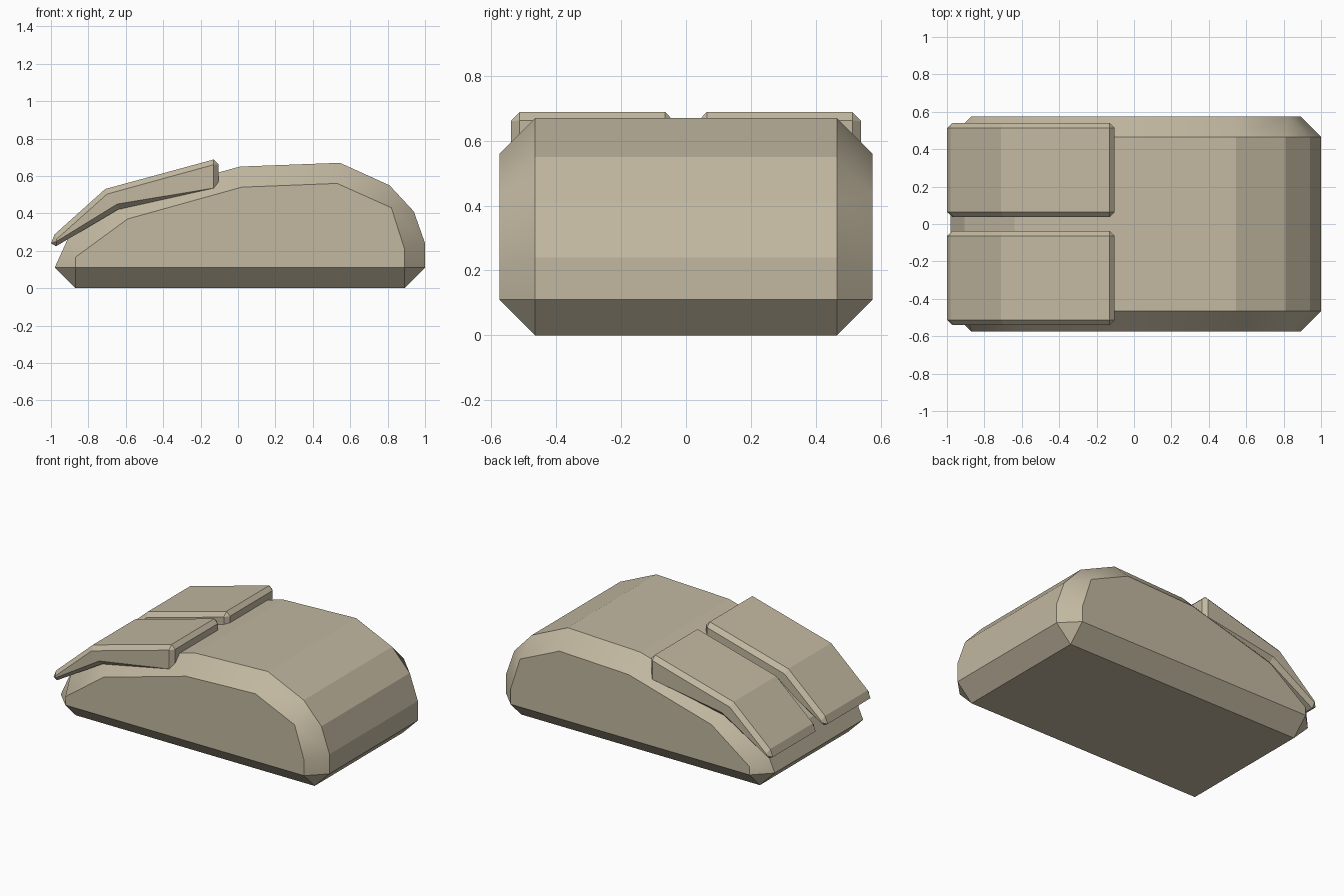
import bpy
import bmesh

old = bpy.data.objects.get("Cube")
if old:
    bpy.data.objects.remove(old, do_unlink=True)

# One beige plastic for every part
beige = bpy.data.materials.new("beige_plastic")
beige.use_nodes = True
colour = (0.54, 0.48, 0.355, 1.0)
beige.diffuse_color = colour
beige.node_tree.nodes["Principled BSDF"].inputs["Base Color"].default_value = colour


def chamfered_slab(name, outer, inner, y0, y1, chamfer, soft=0):
    """Extrude the outer x-z profile along y and chamfer it to the inner profile
    at both ends. The first `soft` chamfer faces are shaded smooth."""
    bm = bmesh.new()
    sections = [(inner, y0), (outer, y0 + chamfer), (outer, y1 - chamfer), (inner, y1)]
    rings = [[bm.verts.new((x, y, z)) for x, z in prof] for prof, y in sections]
    n = len(outer)
    for r in range(3):
        a, b = rings[r], rings[r + 1]
        for i in range(n):
            j = (i + 1) % n
            face = bm.faces.new((a[i], a[j], b[j], b[i]))
            face.smooth = r != 1 and i < soft
    bm.faces.new(rings[0])
    bm.faces.new(rings[3])
    bmesh.ops.remove_doubles(bm, verts=bm.verts[:], dist=0.0005)
    bmesh.ops.recalc_face_normals(bm, faces=bm.faces[:])
    mesh = bpy.data.meshes.new(name)
    bm.to_mesh(mesh)
    bm.free()
    mesh.materials.append(beige)
    obj = bpy.data.objects.new(name, mesh)
    bpy.context.collection.objects.link(obj)
    return obj


# Humped body with chamfered sides and base (repeated points close up corners)
body_outer = [(-.98, .11), (-.905, .275), (-.64, .47), (.01, .65), (.545, .67),
              (.81, .55), (.94, .41), (1, .24), (1, .11), (.89, 0), (-.87, 0)]
body_inner = [(-.87, .11), (-.87, .165), (-.59, .37), (.02, .54), (.53, .56),
              (.82, .43), (.82, .43), (.89, .21), (.89, .11), (.89, .11), (-.87, .11)]
chamfered_slab("body", body_outer, body_inner, -.575, .575, .11, soft=8)

# Two bent click buttons overhanging the nose
button_outer = [(-1, .24), (-.98, .288), (-.71, .53), (-.13, .688), (-.104, .662),
                (-.104, .563), (-.13, .515), (-.64, .421), (-.973, .224)]
button_inner = [(-.97, .25), (-.97, .262), (-.7, .503), (-.13, .66), (-.13, .66),
                (-.13, .535), (-.13, .535), (-.645, .45), (-.97, .25)]
for name, y0, y1 in (("button_near", -.54, -.037), ("button_far", .037, .54)):
    chamfered_slab(name, button_outer, button_inner, y0, y1, .027)
